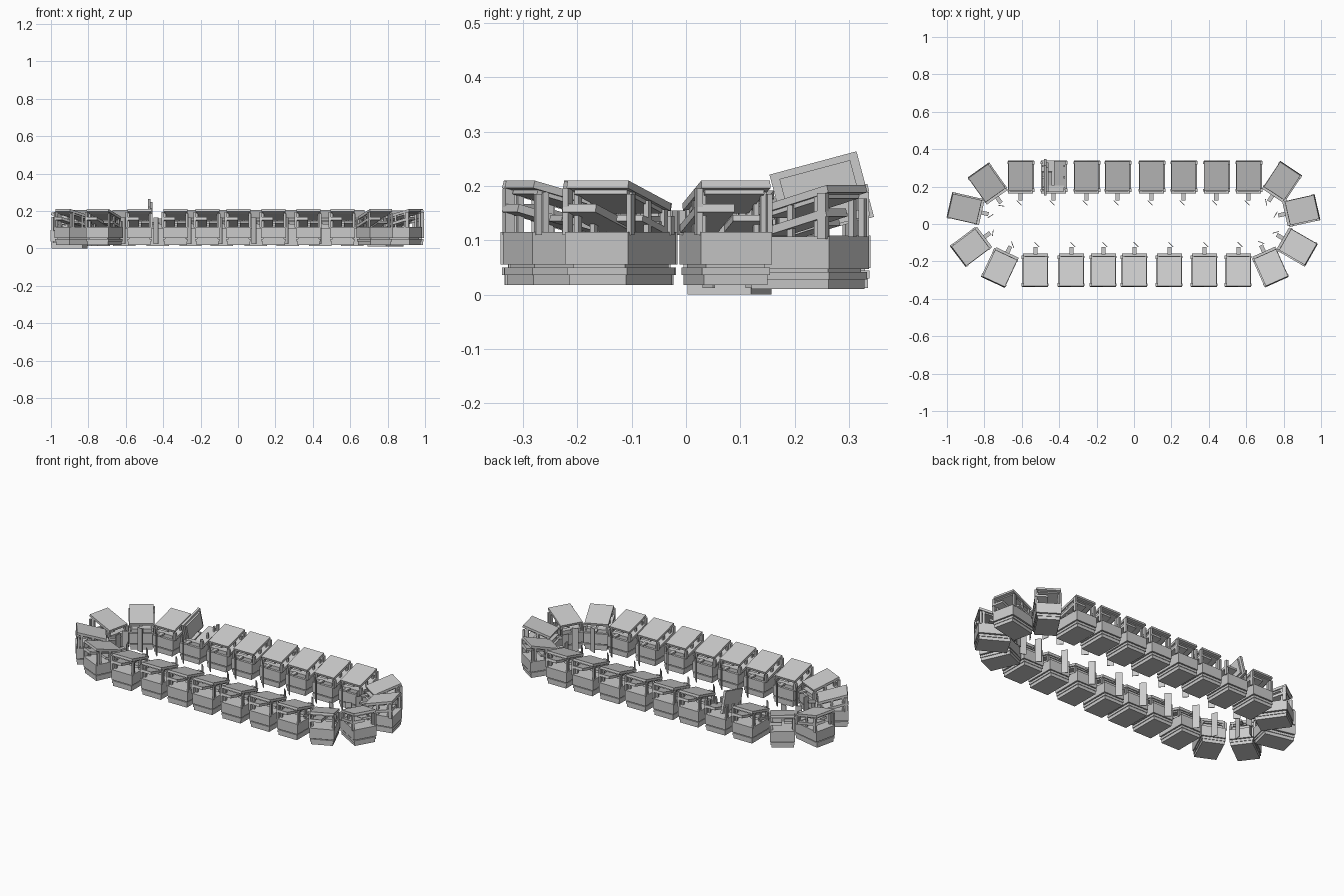
import bpy, bmesh
from math import atan2, pi, radians
from mathutils import Matrix, Vector

if "Cube" in bpy.data.objects:
    bpy.data.objects.remove(bpy.data.objects["Cube"])

TILT = Matrix.Rotation(radians(-15), 4, 'X')   # upper frame falls toward the inside
FLAT = Matrix.Identity(4)


def boxes(name, items):
    """One mesh from (centre, size, rotation) boxes."""
    bm = bmesh.new()
    for c, s, rot in items:
        bmesh.ops.create_cube(bm, size=1, matrix=Matrix.Translation(c) @ rot @ Matrix.Diagonal((*s, 1)))
    me = bpy.data.meshes.new(name)
    bm.to_mesh(me)
    bm.free()
    return me


def span(x0, x1, y0, y1, z0, z1):
    return (((x0 + x1) / 2, (y0 + y1) / 2, (z0 + z1) / 2), (x1 - x0, y1 - y0, z1 - z0), FLAT)


# Local car frame: outer end faces -y, inner end faces +y
base = boxes("base", [span(-.06, .06, -.085, .085, .008, .028),
                      span(-.064, .064, -.088, .088, .026, .04)])
body = boxes("body", [span(-.067, .067, -.09, .088, .045, .105),
                      span(-.055, .055, -.08, .08, .035, .05)])

# Tilted shelf and console between body and roof
shelf = boxes("shelf", [((-.038, -.015, .13), (.07, .15, .015), TILT),
                        ((.035, .02, .118), (.055, .1, .012), TILT),
                        span(-.055, .055, .045, .075, .1, .125)])

# Posts carrying the roof, and the side brackets
posts = []
for x in (-.057, .057):
    for y in (-.06, .0, .06):
        top = .178 - .27 * y - .012
        posts.append(span(x - .005, x + .005, y - .006, y + .006, .1, top - .003))
for y, top in ((-.078, .185), (.07, .145)):
    posts.append(span(-.074, -.062, y - .009, y + .009, .1, top))
    posts.append(span(.06, .07, y - .006, y + .006, .1, top - .01))
post = boxes("roof_posts", posts)

roof = boxes("roof", [((0, -.007, .172), (.13, .163, .014), TILT),
                      ((0, -.007, .161), (.112, .14, .008), TILT)])

# Raised lid replacing the roof on one car
open_lid = boxes("open_lid", [((.045, .0, .178), (.014, .166, .125), TILT),
                              ((.034, .0, .178), (.012, .135, .1), TILT)])

# Arm and upright panel at the inner end
turn = Matrix.Rotation(radians(-45), 4, 'Z')
arm = boxes("inner_arm", [span(-.011, .011, .085, .125, .125, .135)])
panel = boxes("upright_panel", [((.008, .137, .09), (.036, .004, .14), turn)])

# x, y, outward direction, ground offset
cars = []
for x in (-.607, -.43, -.254, -.088, .094, .265, .44, .612):
    cars.append((x, .25, 0, 1, .004))
for x in (-.527, -.334, -.163, .003, .19, .377, .559):
    cars.append((x, -.247, 0, -1, .01))
cars += [(.789, .225, .55, .83, .002), (.893, .073, .98, .22, .01),
         (.872, -.12, .87, -.5, .01), (.73, -.228, .4, -.9, .01),
         (-.783, .214, -.58, .82, .004), (-.9, .08, -.97, .22, -.008),
         (-.869, -.122, -.8, -.6, .01), (-.714, -.232, -.42, -.9, .01)]

for i, (x, y, ox, oy, z) in enumerate(cars):
    place = Matrix.Translation(Vector((x, y, z))) @ Matrix.Rotation(atan2(oy, ox) + pi / 2, 4, 'Z')
    top = open_lid if i == 1 else roof
    for me in (base, body, shelf, post, top, arm, panel):
        ob = bpy.data.objects.new(f"{me.name}_{i + 1}", me)
        ob.matrix_world = place
        bpy.context.collection.objects.link(ob)
